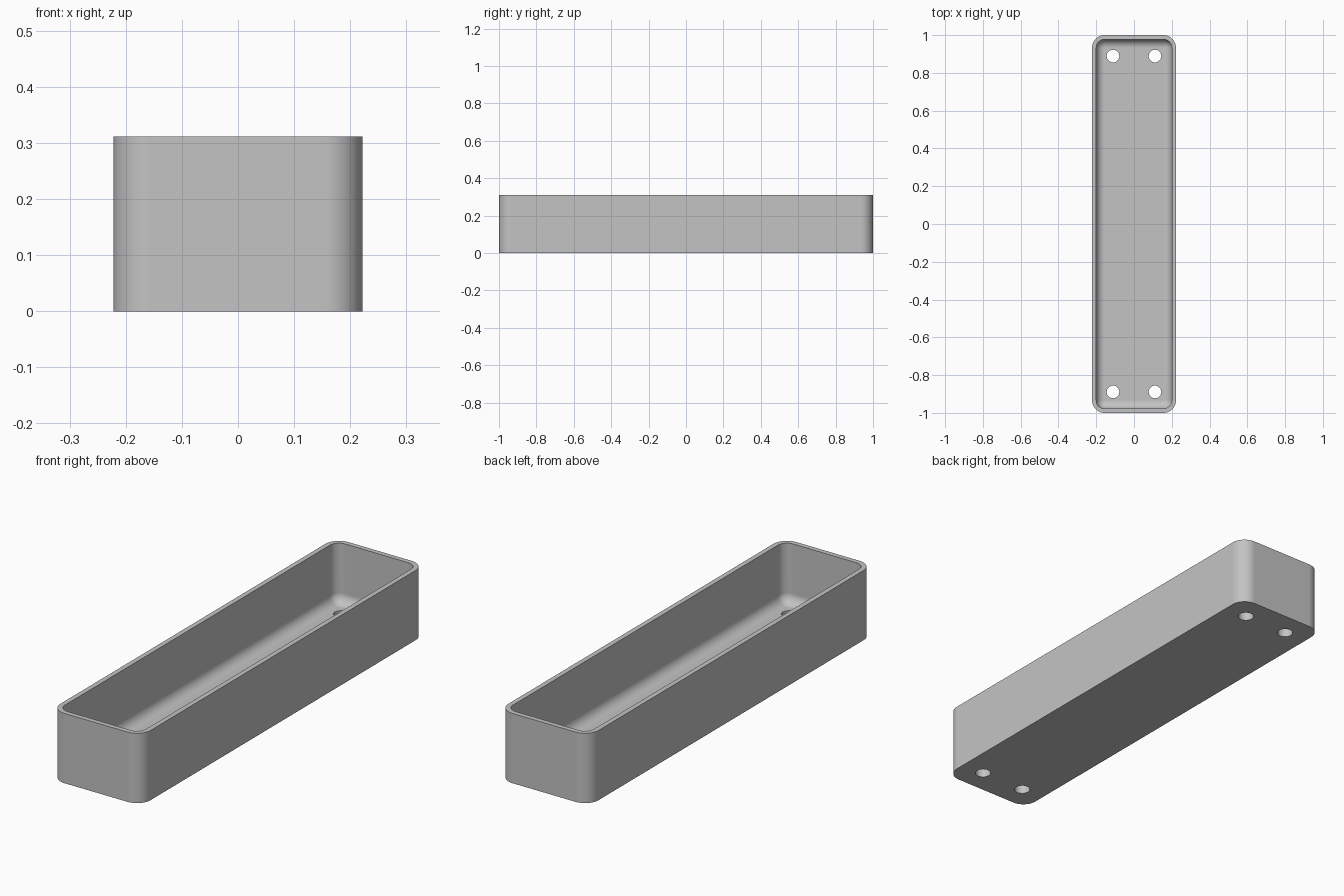
import bpy, bmesh
from math import sin, cos, pi, radians

if "Cube" in bpy.data.objects:
    bpy.data.objects.remove(bpy.data.objects["Cube"])

MM = 2 / 90                       # the tray is laid out on a 90 x 20 x 14 grid
HALF_X, HALF_Y, HEIGHT = 10 * MM, 45 * MM, 14 * MM
WALL, FLOOR, CORNER, FILLET = MM, 2 * MM, 3 * MM, 2 * MM
STEPS = 10

grey = bpy.data.materials.new("plain grey")
grey.use_nodes = True
colour = (0.55, 0.55, 0.55, 1)
grey.diffuse_color = colour
grey.node_tree.nodes["Principled BSDF"].inputs["Base Color"].default_value = colour


def ring(bm, inset, z):
    """Rounded rectangle, offset inwards from the outer wall."""
    radius = max(CORNER - inset, 0)
    verts = []
    for i, (sx, sy) in enumerate([(1, 1), (-1, 1), (-1, -1), (1, -1)]):
        for k in range(STEPS + 1):
            a = (i + k / STEPS) * pi / 2
            verts.append(bm.verts.new((sx * (HALF_X - CORNER) + radius * cos(a),
                                       sy * (HALF_Y - CORNER) + radius * sin(a), z)))
    return verts


# Tray shell: outer wall, rim, inner wall, rounded inner edge, floor
bm = bmesh.new()
levels = [(0, 0), (0, HEIGHT), (WALL, HEIGHT)]
for k in range(STEPS + 1):
    a = k / STEPS * pi / 2
    levels.append((WALL + FILLET * (1 - cos(a)), FLOOR + FILLET * (1 - sin(a))))
rings = [ring(bm, inset, z) for inset, z in levels]
for lower, upper in zip(rings, rings[1:]):
    for j in range(len(lower)):
        n = (j + 1) % len(lower)
        bm.faces.new((lower[j], lower[n], upper[n], upper[j]))
bm.faces.new(rings[0][::-1])
bm.faces.new(rings[-1])
bmesh.ops.remove_doubles(bm, verts=bm.verts, dist=1e-5)
bmesh.ops.recalc_face_normals(bm, faces=bm.faces)
mesh = bpy.data.meshes.new("tray")
bm.to_mesh(mesh)
bm.free()
mesh.materials.append(grey)
tray = bpy.data.objects.new("tray", mesh)
bpy.context.collection.objects.link(tray)

# Four screw holes through the floor
for sx in (-1, 1):
    for sy in (-1, 1):
        bpy.ops.mesh.primitive_cylinder_add(vertices=40, radius=1.5 * MM, depth=6 * MM,
                                            location=(sx * 5 * MM, sy * 40 * MM, MM))
        cutter = bpy.context.object
        cutter.name = "hole_cutter"
        cutter.hide_render = True
        cutter.data.materials.append(grey)
        bpy.context.view_layer.objects.active = tray
        cut = tray.modifiers.new("screw hole", "BOOLEAN")
        cut.operation = "DIFFERENCE"
        cut.solver = "EXACT"
        cut.object = cutter
        bpy.ops.object.modifier_apply(modifier=cut.name)
        bpy.data.objects.remove(cutter)

# Smooth curves, crisp rim and hole edges, flat floor
bpy.ops.object.select_all(action="DESELECT")
tray.select_set(True)
bpy.context.view_layer.objects.active = tray
bpy.ops.object.shade_smooth_by_angle(angle=radians(35))
weighted = tray.modifiers.new("flat floor shading", "WEIGHTED_NORMAL")
weighted.keep_sharp = True
